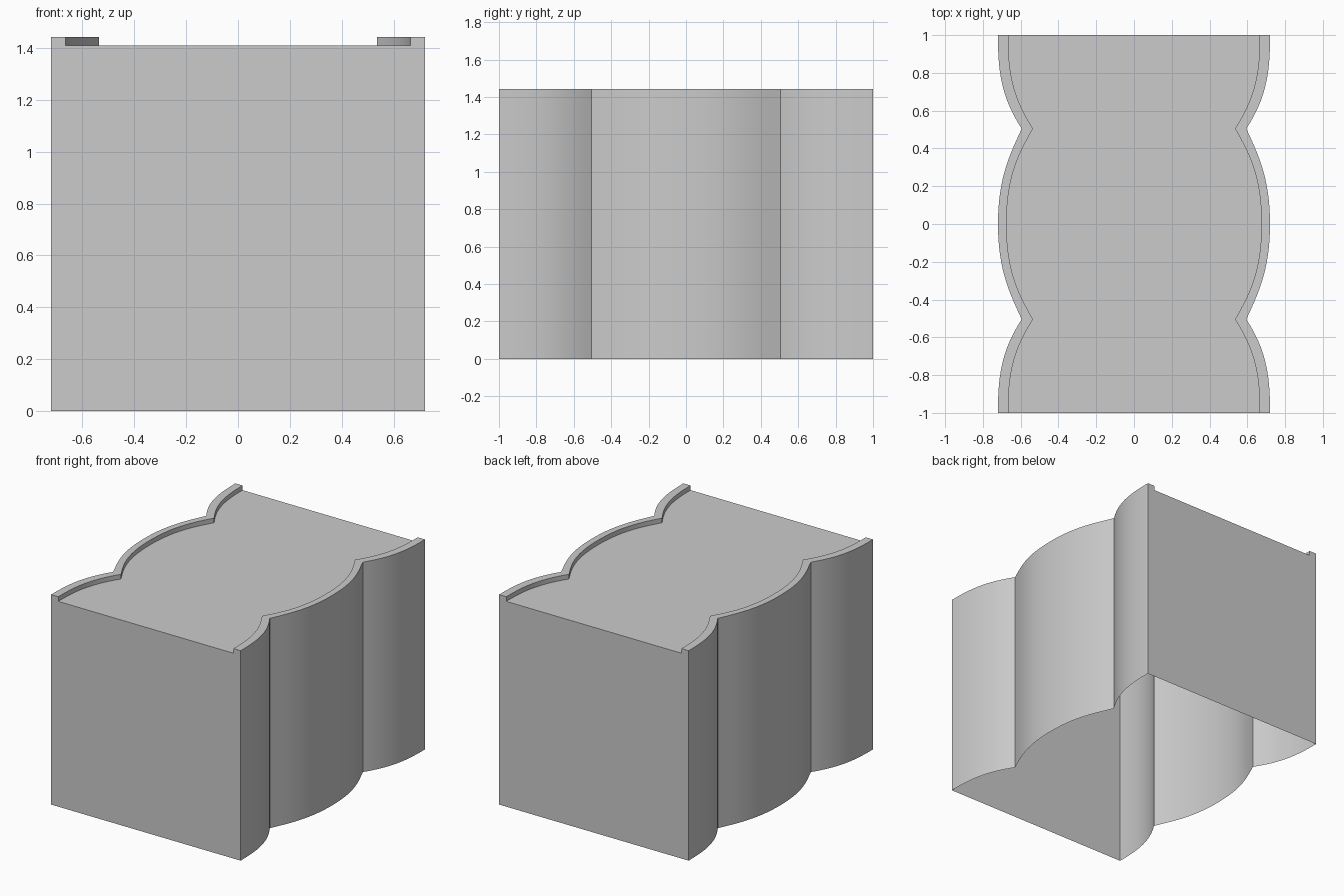
import bpy
import bmesh
import math
from mathutils import Vector
from mathutils.geometry import interpolate_bezier

cube = bpy.data.objects.get("Cube")
if cube:
    bpy.data.objects.remove(cube, do_unlink=True)

RIM_TOP = 1.442
DECK_TOP = 1.41
STEPS = 16

grey = bpy.data.materials.new("plain grey")
grey.use_nodes = True
colour = (0.6, 0.6, 0.6, 1)
grey.diffuse_color = colour
grey.node_tree.nodes["Principled BSDF"].inputs["Base Color"].default_value = colour


def side_curve(middle, end):
    """Scalloped (x, y) side from front to back: two half lobes around a full one."""
    half = interpolate_bezier(*[Vector(p) for p in middle], STEPS)
    half += interpolate_bezier(*[Vector(p) for p in end], STEPS)[1:]
    mirrored = [Vector((p.x, -p.y)) for p in reversed(half[1:])]
    return mirrored + half


# Wall outline and the inner edge of the raised rim
outer = side_curve([(0.72, 0), (0.72, 0.25), (0.655, 0.37), (0.595, 0.505)],
                   [(0.595, 0.505), (0.695, 0.66), (0.722, 0.79), (0.72, 1)])
inner = side_curve([(0.675, 0), (0.675, 0.26), (0.605, 0.38), (0.535, 0.505)],
                   [(0.535, 0.505), (0.64, 0.67), (0.668, 0.8), (0.665, 1)])

# Loft the open-bottomed cross-section, with a rim along each side, front to back
bm = bmesh.new()
rows = []
for o, i in zip(outer, inner):
    right = [(o, 0), (o, RIM_TOP), (i, RIM_TOP), (i, DECK_TOP)]
    section = [(p.x, p.y, z) for p, z in right]
    section += [(-p.x, p.y, z) for p, z in reversed(right)]
    rows.append([bm.verts.new(co) for co in section])

for a, b in zip(rows, rows[1:]):
    for k in range(len(a) - 1):
        bm.faces.new((a[k], a[k + 1], b[k + 1], b[k]))

# Flat front and back walls
bm.faces.new(rows[0])
bm.faces.new(rows[-1])
bmesh.ops.recalc_face_normals(bm, faces=bm.faces[:])

mesh = bpy.data.meshes.new("scalloped_shell")
bm.to_mesh(mesh)
bm.free()
mesh.materials.append(grey)
shell = bpy.data.objects.new("scalloped_shell", mesh)
bpy.context.collection.objects.link(shell)

bpy.ops.object.select_all(action="DESELECT")
shell.select_set(True)
bpy.context.view_layer.objects.active = shell
bpy.ops.object.shade_smooth_by_angle(angle=math.radians(30))
